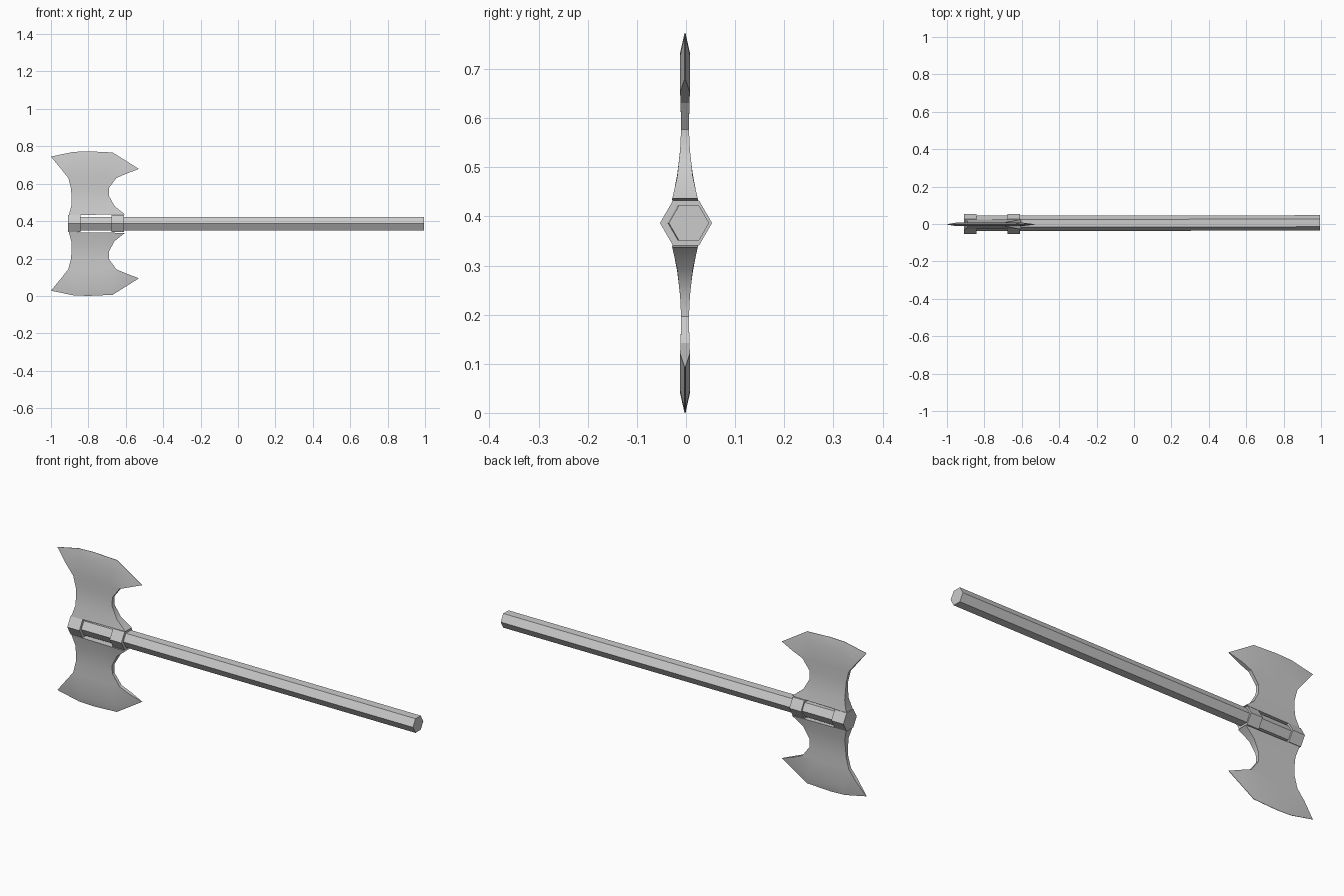
import bpy, bmesh, math

if "Cube" in bpy.data.objects:
    bpy.data.objects.remove(bpy.data.objects["Cube"])

ZC = 0.3865  # height of the handle axis


def make_object(name, verts, faces):
    mesh = bpy.data.meshes.new(name)
    mesh.from_pydata(verts, [], faces)
    bm = bmesh.new()
    bm.from_mesh(mesh)
    bmesh.ops.recalc_face_normals(bm, faces=bm.faces)
    bm.to_mesh(mesh)
    bm.free()
    obj = bpy.data.objects.new(name, mesh)
    bpy.context.collection.objects.link(obj)
    return obj


def hex_bar(name, x0, x1, radius, y0=0.0, y1=0.0):
    # six-sided bar along x, flats facing up and down
    verts = []
    for x, y in ((x0, y0), (x1, y1)):
        for i in range(6):
            a = i * math.pi / 3
            verts.append((x, y + radius * math.cos(a), ZC + radius * math.sin(a)))
    faces = [tuple(range(6)), tuple(range(6, 12))]
    faces += [(i, (i + 1) % 6, 6 + (i + 1) % 6, 6 + i) for i in range(6)]
    return make_object(name, verts, faces)


# handle and the two collars
hex_bar("handle", -0.908, 0.995, 0.041, 0.003, 0.006)
hex_bar("end_collar", -0.91, -0.843, 0.053)
hex_bar("inner_collar", -0.675, -0.61, 0.053)


def spread(left, right, n=5):
    return [tuple(a + (b - a) * i / (n - 1) for a, b in zip(left, right)) for i in range(n)]


# blade rows from socket to cutting edge: (x, z) points and half thickness
ROWS = [
    (spread((-0.905, 0.432), (-0.605, 0.436)), 0.026),
    (spread((-0.89, 0.485), (-0.66, 0.48)), 0.016),
    (spread((-0.89, 0.53), (-0.69, 0.535)), 0.010),
    (spread((-0.893, 0.575), (-0.69, 0.577)), 0.008),
    (spread((-0.907, 0.63), (-0.65, 0.631)), 0.009),
    ([(-0.945, 0.678), (-0.87, 0.728), (-0.8, 0.733), (-0.68, 0.727), (-0.6, 0.652)], 0.010),
    ([(-1.0, 0.745), (-0.88, 0.770), (-0.8, 0.773), (-0.67, 0.767), (-0.53, 0.679)], 0.001),
]


def blade(name, flip):
    n, rows = 5, len(ROWS)
    verts = []
    for side in (1, -1):
        for pts, t in ROWS:
            verts += [(x, side * t - 0.002, 2 * ZC - z if flip else z) for x, z in pts]
    back = n * rows
    faces = []
    for r in range(rows - 1):
        for c in range(n - 1):
            a = r * n + c
            quad = (a, a + 1, a + n + 1, a + n)
            faces += [quad, tuple(v + back for v in quad)]
        for c in (0, n - 1):
            a = r * n + c
            faces.append((a, a + n, a + n + back, a + back))
    for r in (0, rows - 1):
        for c in range(n - 1):
            a = r * n + c
            faces.append((a, a + 1, a + 1 + back, a + back))
    obj = make_object(name, verts, faces)
    bpy.ops.object.select_all(action='DESELECT')
    obj.select_set(True)
    bpy.context.view_layer.objects.active = obj
    bpy.ops.object.shade_smooth_by_angle(angle=math.radians(30))


# mirrored pair of blades
blade("upper_blade", False)
blade("lower_blade", True)
